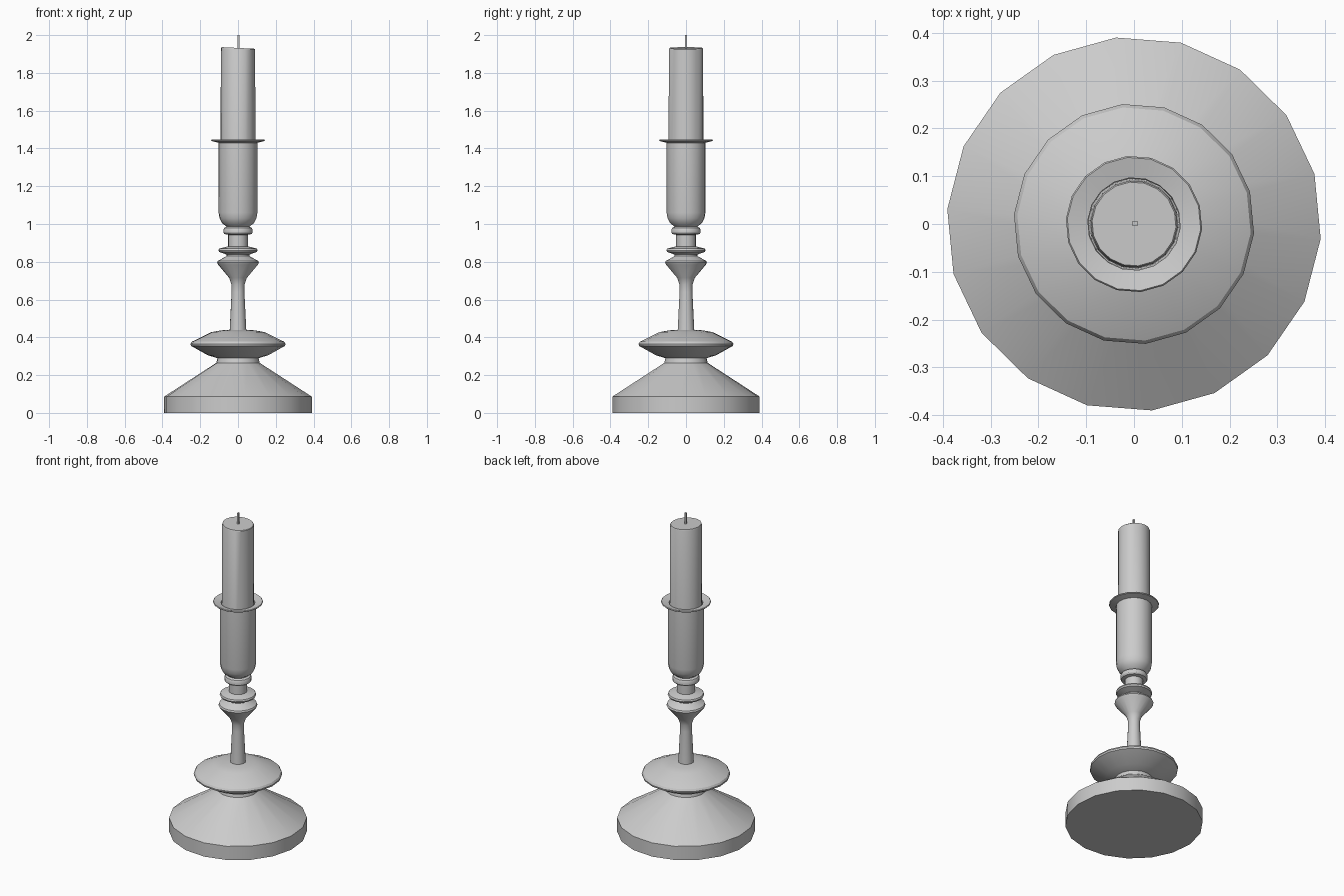
import bpy, bmesh, math

if "Cube" in bpy.data.objects:
    bpy.data.objects.remove(bpy.data.objects["Cube"])

SIDES = 18
OFFSET = math.radians(-4.5)


def lathe(name, profile, sides=SIDES, angle=30, slant=0.0):
    """Revolve (radius, z) points around z; slant tilts the topmost ring."""
    bm = bmesh.new()
    rings = []
    top = max(z for r, z in profile)
    for r, z in profile:
        if r == 0:
            rings.append([bm.verts.new((0, 0, z))])
            continue
        ring = []
        for i in range(sides):
            a = OFFSET + 2 * math.pi * i / sides
            x, y = r * math.cos(a), r * math.sin(a)
            ring.append(bm.verts.new((x, y, z + (slant * x if z == top else 0))))
        rings.append(ring)
    for a, b in zip(rings, rings[1:]):
        for i in range(sides):
            j = (i + 1) % sides
            if len(a) == 1:
                bm.faces.new((a[0], b[j], b[i]))
            elif len(b) == 1:
                bm.faces.new((a[i], a[j], b[0]))
            else:
                bm.faces.new((a[i], a[j], b[j], b[i]))
    bmesh.ops.recalc_face_normals(bm, faces=bm.faces[:])
    mesh = bpy.data.meshes.new(name)
    bm.to_mesh(mesh)
    bm.free()
    obj = bpy.data.objects.new(name, mesh)
    bpy.context.collection.objects.link(obj)
    bpy.ops.object.select_all(action='DESELECT')
    obj.select_set(True)
    bpy.context.view_layer.objects.active = obj
    bpy.ops.object.shade_smooth_by_angle(angle=math.radians(angle))
    return obj


# Turned holder: foot, drip disc, stem, knops, cup and its flared rim
lathe("candle_holder", [
    (0, 0), (0.392, 0), (0.392, 0.086), (0.115, 0.265), (0.11, 0.29),
    (0.16, 0.305), (0.25, 0.355), (0.252, 0.365), (0.245, 0.377), (0.14, 0.428),
    (0.09, 0.437), (0.044, 0.44),
    (0.034, 0.64), (0.035, 0.68), (0.047, 0.715), (0.106, 0.785),
    (0.111, 0.795), (0.107, 0.805), (0.06, 0.83), (0.06, 0.838),
    (0.1, 0.852), (0.104, 0.861), (0.1, 0.87), (0.052, 0.882),
    (0.052, 0.943), (0.073, 0.947), (0.078, 0.955), (0.078, 0.97),
    (0.073, 0.98), (0.06, 0.986),
    (0.085, 1.005), (0.098, 1.03), (0.103, 1.06), (0.103, 1.43),
    (0.14, 1.439), (0.143, 1.443), (0.14, 1.447), (0.097, 1.437),
    (0.095, 1.1), (0, 1.1)])

# Candle with a slightly slanted top
lathe("candle", [(0, 1.1), (0.0935, 1.1), (0.091, 1.925), (0.088, 1.932), (0, 1.932)],
      slant=-0.05)

# Square wick
bpy.ops.mesh.primitive_cube_add(size=1, location=(0.002, 0.001, 1.96))
wick = bpy.context.object
wick.name = "wick"
wick.scale = (0.011, 0.011, 0.08)
